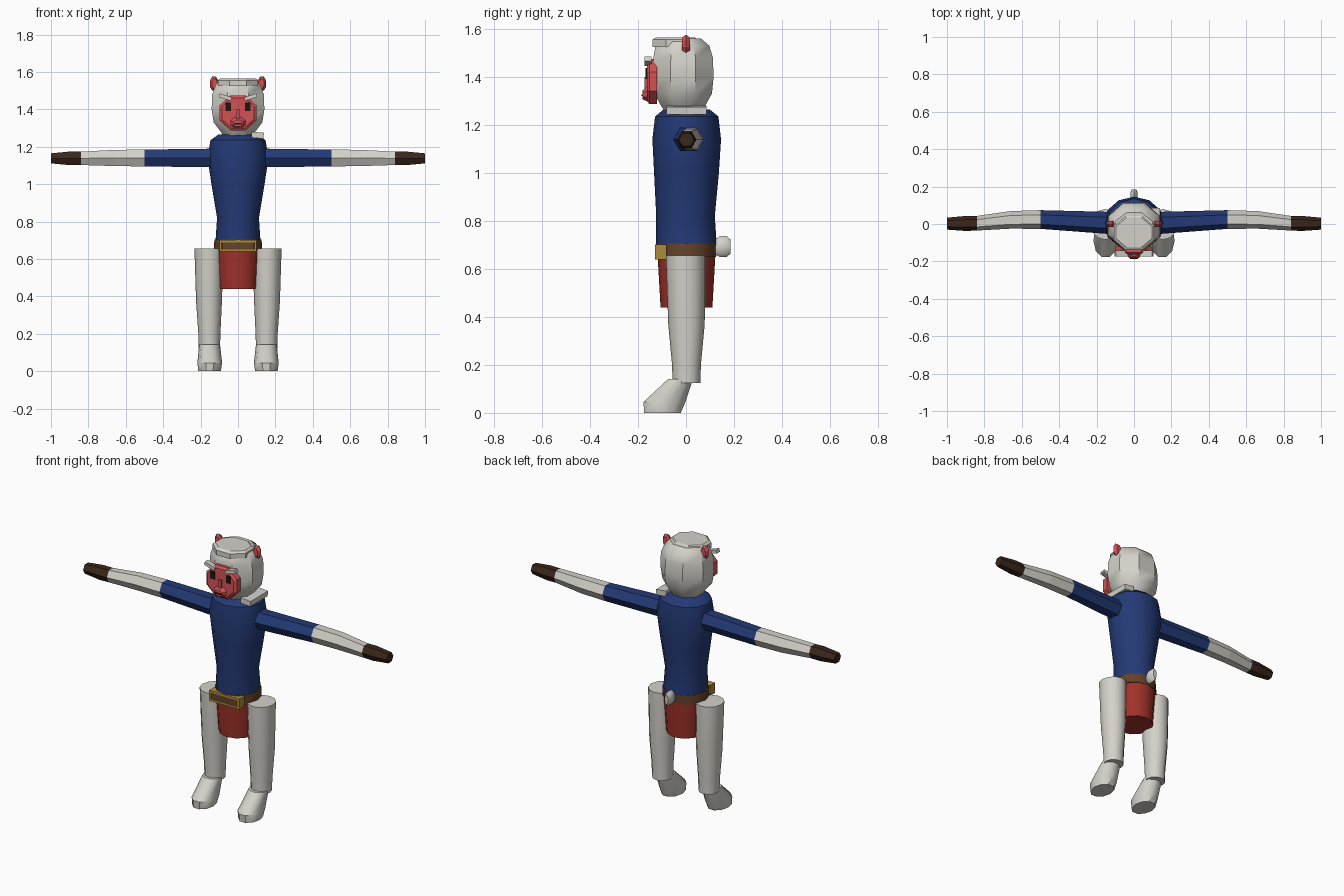
import bpy, bmesh, math
from mathutils import Vector, Matrix

cube = bpy.data.objects.get("Cube")
if cube:
    bpy.data.objects.remove(cube, do_unlink=True)


def material(name, rgb):
    m = bpy.data.materials.new(name)
    m.use_nodes = True
    m.diffuse_color = (*rgb, 1)
    m.node_tree.nodes["Principled BSDF"].inputs["Base Color"].default_value = (*rgb, 1)
    return m


white = material("pale fur", (.66, .64, .59))
blue = material("blue cloth", (.017, .042, .18))
red = material("red cloth", (.35, .032, .023))
pink = material("pink skin", (.65, .085, .09))
brown = material("brown leather", (.125, .054, .022))
gold = material("gold metal", (.42, .26, .04))
dark = material("dark leather", (.042, .02, .011))
black = material("dark eye", (.012, .008, .006))


def finish(name, bm, mats, angle=0):
    bmesh.ops.recalc_face_normals(bm, faces=bm.faces)
    mesh = bpy.data.meshes.new(name)
    bm.to_mesh(mesh)
    bm.free()
    for m in mats:
        mesh.materials.append(m)
    ob = bpy.data.objects.new(name, mesh)
    bpy.context.collection.objects.link(ob)
    if angle:
        bpy.ops.object.select_all(action='DESELECT')
        ob.select_set(True)
        bpy.context.view_layer.objects.active = ob
        bpy.ops.object.shade_smooth_by_angle(angle=math.radians(angle))
    return ob


def loft(name, rings, sides, mats, axis="Z", flat=False, angle=0, bands=None):
    """Rings are (position on axis, centre a, centre b, radius a, radius b)."""
    bm = bmesh.new()
    offset = math.pi / sides if flat else 0
    grow = 1 / math.cos(offset)
    loops = []
    for t, ca, cb, ra, rb in rings:
        loop = []
        for i in range(sides):
            a = 2 * math.pi * i / sides + offset
            u, v = ca + ra * grow * math.cos(a), cb + rb * grow * math.sin(a)
            co = {"X": (t, u, v), "Y": (u, t, v), "Z": (u, v, t)}[axis]
            loop.append(bm.verts.new(co))
        loops.append(loop)
    for k, (lo, hi) in enumerate(zip(loops, loops[1:])):
        for i in range(sides):
            j = (i + 1) % sides
            f = bm.faces.new((lo[i], lo[j], hi[j], hi[i]))
            f.material_index = bands[k] if bands else 0
    bm.faces.new(loops[0])
    cap = bm.faces.new(loops[-1])
    cap.material_index = bands[-1] if bands else 0
    return finish(name, bm, mats, angle)


def box(name, centre, size, mat, turn=0):
    bm = bmesh.new()
    bmesh.ops.create_cube(bm, size=1)
    bmesh.ops.scale(bm, vec=size, verts=bm.verts)
    bmesh.ops.rotate(bm, matrix=Matrix.Rotation(turn, 3, 'Y'), verts=bm.verts)
    bmesh.ops.translate(bm, vec=centre, verts=bm.verts)
    return finish(name, bm, [mat])


# Clothing and trunk
loft("tunic", [(.70, 0, .002, .12, .126), (.82, 0, -.002, .112, .122),
               (1.0, 0, .002, .142, .135), (1.14, 0, .003, .163, .143),
               (1.235, 0, .003, .147, .132), (1.265, 0, .003, .105, .095)],
     12, [blue], angle=40)
loft("belt", [(.65, 0, .002, .13, .122), (.705, 0, .002, .126, .126)], 12, [brown], angle=40)
loft("skirt", [(.44, 0, .002, .105, .108), (.65, 0, .002, .12, .12)], 12, [red], angle=40)

# Belt buckle
box("buckle_back", (0, -.105, .67), (.17, .044, .04), brown)
for s in (-1, 1):
    box("buckle_bar", (0, -.105, .67 + s * .025), (.2, .048, .012), gold)
    box("buckle_side", (s * .094, -.105, .67), (.012, .048, .05), gold)

# Tail stub
loft("tail", [(.12, 0, .69, .014, .03), (.14, 0, .693, .02, .043),
              (.17, 0, .693, .02, .043), (.185, 0, .693, .012, .03)],
     8, [white], axis="Y", angle=40)

# Head
loft("head", [(1.24, 0, -.01, .07, .07), (1.28, 0, -.012, .092, .092),
              (1.33, 0, -.012, .13, .12), (1.4, 0, -.012, .141, .127),
              (1.48, 0, -.012, .138, .124), (1.53, 0, -.015, .12, .112),
              (1.56, 0, -.02, .098, .082)], 8, [white], flat=True, angle=40)
loft("brow_band", [(1.525, 0, -.045, .108, .095), (1.555, 0, -.045, .108, .095),
                   (1.565, 0, -.045, .095, .08)], 8, [white], flat=True)
loft("face", [(-.12, 0, 1.381, .1, .094), (-.153, 0, 1.381, .1, .094),
              (-.163, 0, 1.381, .086, .08)], 8, [pink], axis="Y", flat=True)
loft("muzzle", [(-.155, 0, 1.33, .045, .035), (-.182, 0, 1.325, .026, .018)],
     8, [pink], axis="Y", flat=True)
box("nose", (0, -.165, 1.375), (.02, .016, .05), pink)
box("mouth", (0, -.183, 1.323), (.044, .006, .007), black)

for s, side in ((1, "left"), (-1, "right")):
    box(side + "_eye", (s * .052, -.164, 1.414), (.028, .008, .044), black)
    box(side + "_eyebrow", (s * .068, -.158, 1.465), (.068, .03, .02), white, -s * .3)

    # Ear: small flat disc leaning outward
    loft(side + "_ear", [(-.017, s * .125, 1.537, .014, .026), (0, s * .128, 1.538, .023, .038),
                         (.017, s * .125, 1.537, .014, .026)], 8, [pink], axis="Y", flat=True)

    # Arm: sleeve, bare forearm, glove
    loft(side + "_arm", [(s * .1, .004, 1.14, .06, .058), (s * .5, .024, 1.14, .05, .052),
                         (s * .66, .022, 1.14, .047, .05), (s * .84, .004, 1.138, .039, .041),
                         (s * .9, .003, 1.138, .04, .042), (s * 1.0, .002, 1.138, .032, .031)],
         6, [blue, white, dark], axis="X", bands=[0, 1, 1, 2, 2])

    # Leg and foot
    loft(side + "_leg", [(.125, s * .153, .002, .057, .058), (.2, s * .153, .002, .059, .06),
                         (.37, s * .155, .002, .069, .076), (.655, s * .155, -.002, .078, .082)],
         12, [white], angle=40)
    loft(side + "_foot", [(0, s * .152, -.098, .06, .08), (.045, s * .151, -.09, .066, .092),
                          (.142, s * .152, -.022, .056, .054)], 10, [white], angle=40)

# Single shoulder pad on the left
box("left_shoulder_pad", (.105, .002, 1.262), (.065, .165, .032), white, .1)
